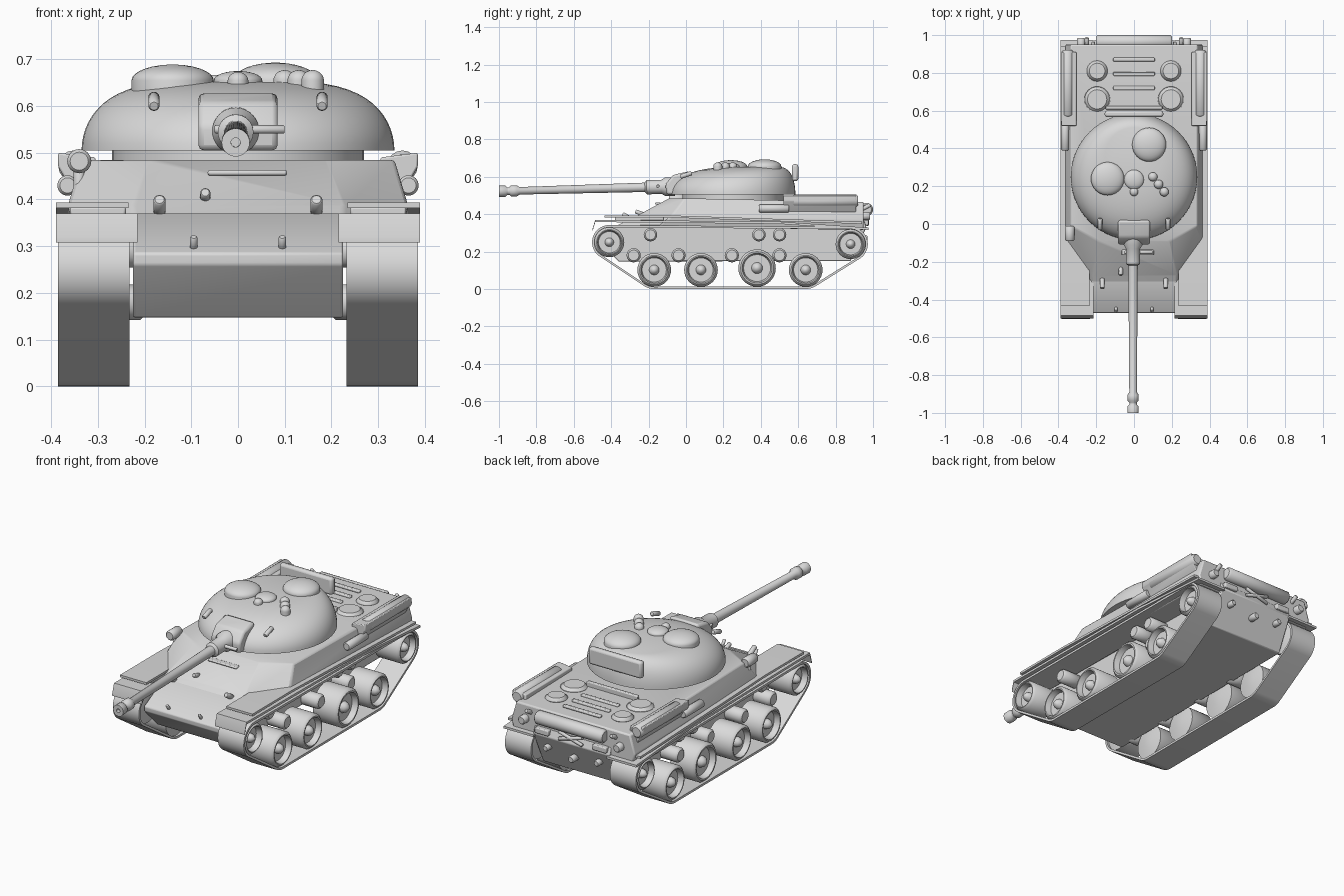
import bpy, bmesh, math
from mathutils import Vector, Matrix

cube = bpy.data.objects.get("Cube")
if cube:
    bpy.data.objects.remove(cube, do_unlink=True)

grey = (.7, .7, .7, 1)
plain_grey = bpy.data.materials.new("plain_grey")
plain_grey.use_nodes = True
plain_grey.diffuse_color = grey
plain_grey.node_tree.nodes["Principled BSDF"].inputs["Base Color"].default_value = grey

# Shared levels and widths
DECK, FENDER, ROOF, TURRET_BASE = .485, .37, .655, .505
TRACK_INNER, TRACK_OUTER, TREAD = .232, .385, .012
TURRET_WIDTH, TURRET_MIDDLE = .335, .25
UP, LEFT, BACK = Vector((0, 0, 1)), Vector((1, 0, 0)), Vector((0, 1, 0))


def finish(name, bm, bevel=0, mirror=False):
    bmesh.ops.recalc_face_normals(bm, faces=bm.faces)
    mesh = bpy.data.meshes.new(name)
    bm.to_mesh(mesh)
    bm.free()
    mesh.materials.append(plain_grey)
    part = bpy.data.objects.new(name, mesh)
    bpy.context.collection.objects.link(part)
    bpy.ops.object.select_all(action="DESELECT")
    part.select_set(True)
    bpy.context.view_layer.objects.active = part
    bpy.ops.object.shade_smooth_by_angle(angle=math.radians(45))
    if bevel:
        rounding = part.modifiers.new("rounded_edges", "BEVEL")
        rounding.width, rounding.segments = bevel, 2
    if mirror:
        part.modifiers.new("other_side", "MIRROR")


def loft(name, rings, closed=False, **options):
    """Skin equal rings of points, capping the ends unless closed."""
    bm = bmesh.new()
    loops = [[bm.verts.new(point) for point in ring] for ring in rings]
    following = loops[1:] + loops[:1] if closed else loops[1:]
    for a, b in zip(loops, following):
        for i in range(len(a)):
            bm.faces.new((a[i - 1], a[i], b[i], b[i - 1]))
    if not closed:
        bm.faces.new(loops[0])
        bm.faces.new(loops[-1])
    finish(name, bm, **options)


def prism(name, outline, x_start, x_end, **options):
    loft(name, [[(x, y, z) for y, z in outline] for x in (x_start, x_end)], **options)


def strip(name, path, thickness, x_start, x_end):
    underside = [(y, z - thickness) for y, z in reversed(path)]
    prism(name, path + underside, x_start, x_end, mirror=True)


def box(name, centre, size, bevel=.005, **options):
    bm = bmesh.new()
    placement = Matrix.Translation(centre) @ Matrix.Diagonal((*size, 1))
    bmesh.ops.create_cube(bm, size=1, matrix=placement)
    finish(name, bm, bevel, **options)


def circle(radius, sides):
    for k in range(sides):
        angle = k * math.tau / sides
        yield Vector((radius * math.cos(angle), radius * math.sin(angle), 0))


def lathe(name, profile, origin, axis, sides=32, **options):
    """Spin (radius, distance) pairs about an axis through the origin point."""
    turn = axis.to_track_quat("Z", "Y").to_matrix()
    rings = [[Vector(origin) + turn @ (point + distance * UP) for point in circle(radius, sides)]
             for radius, distance in profile]
    loft(name, rings, **options)


def rod(name, start, along, radius, sides=16, **options):
    length, edge = along.length, radius / 4
    profile = [(radius - edge, 0), (radius, edge), (radius, length - edge), (radius - edge, length)]
    lathe(name, profile, start, along, sides, **options)


def dome(name, x, y, radius, height, **options):
    angles = [math.radians(k) for k in range(0, 90, 12)]
    profile = [(radius, -height)] + [(radius * math.cos(a), height * math.sin(a)) for a in angles]
    lathe(name, profile, (x, y, ROOF), UP, **options)


def hull_ring(z, nose_x, nose_y, side_x, corner_y, drop):
    half = [(nose_x, nose_y, z), (side_x, corner_y, z), (side_x, .95, z - drop)]
    return half + [(-x, y, height) for x, y, height in reversed(half)]


# Hull: tub between the tracks, then the deck with sloped nose corners
tub = [(-.47, .26), (-.47, .285), (-.31, FENDER), (.95, FENDER), (.965, .33), (.88, .15), (-.36, .147)]
prism("lower_hull", tub, -.225, .225, bevel=.005)
loft("upper_hull", [hull_ring(.335, .225, -.37, .35, -.14, .02),
                    hull_ring(.385, .225, -.275, .365, -.08, .02),
                    hull_ring(DECK, .19, -.09, .335, -.01, .02)], bevel=.008)
rod("turret_ring", (0, TURRET_MIDDLE, .47), UP * .04, .27, 40)


# Turret: an egg-shaped plan that shrinks towards the rear of the roof
def turret_ring(slope):
    shrink = math.sqrt(math.cos(slope))
    anchor, height = .45, ROOF - TURRET_BASE
    for point in circle(TURRET_WIDTH, 56):
        y = TURRET_MIDDLE + point.y
        yield point.x * shrink, anchor + (y - anchor) * shrink, TURRET_BASE + height * math.sin(slope)


loft("turret", [turret_ring(math.radians(k)) for k in range(0, 80, 6)])

# Roof hatches, periscope, fittings and rear bin
dome("right_hatch", -.14, .24, .088, .034)
dome("left_hatch", .08, .42, .09, .038)
dome("periscope_cover", 0, .235, .052, .02)
dome("periscope_head", 0, .17, .022, .018)
for i in range(3):
    dome(f"roof_fitting_{i}", .1 + i * .03, .25 - i * .04, .024, .022)
box("turret_bin", (0, .583, .622), (.31, .035, .09), .012)
rod("lifting_hooks", (.18, -.03, .6), BACK * .06 + UP * .02, .012, mirror=True)

# Mantlet and gun
mantlet = [(-.105, TURRET_BASE), (-.11, .56), (-.07, .61), (.02, .63), (.02, TURRET_BASE)]
prism("mantlet", mantlet, -.085, .085, bevel=.012)
muzzle = Vector((-.005, -1, .522))
bore = Vector((0, .94, .026))
thin, thick, sleeve = .02, .03, .038
lathe("gun_barrel", [(thin / 2, thin), (thin / 2, 0), (thick, 0), (thick, .035), (thin, .045),
                     (thin, .055), (thick, .065), (thick, .095), (thin, .11), (.025, .78),
                     (sleeve, .79), (sleeve, .87), (.05, .89), (.05, bore.length)], muzzle, bore)
rod("gun_pin", (-.05, -.15, .55), LEFT * .15, .009)

# Wheels as (y, z, radius): four on the ground, then idler and sprocket
road_wheels = [(y, radius + TREAD, radius) for y, radius in ((-.17, .09), (.08, .09), (.38, .1), (.64, .09))]
wheels = road_wheels + [(-.41, .25, .08), (.88, .24, .08)]
for i, (y, z, r) in enumerate(wheels):
    width = TRACK_OUTER - TRACK_INNER
    dish, hub = width * .8, r * .3
    lathe(f"wheel_pair_{i}", [(hub, 0), (r, TREAD), (r, width - TREAD), (r - TREAD, width), (r * .8, width),
                              (r * .72, dish), (hub, dish), (hub * .8, width * .92), (hub / 4, width)],
          (TRACK_INNER, y, z), LEFT, mirror=True)


# Tracks: a belt pulled tight around every wheel
def belt_section(direction):
    y, z, r = max(wheels, key=lambda w: w[0] * direction.x + w[1] * direction.y + w[2])
    for x, reach in ((TRACK_INNER, r), (TRACK_OUTER, r), (TRACK_OUTER, r + TREAD), (TRACK_INNER, r + TREAD)):
        yield x, y + reach * direction.x, z + reach * direction.y


loft("tracks", [belt_section(direction) for direction in circle(1, 96)], closed=True, mirror=True)

# Suspension stubs and return rollers
for i, y in enumerate((-.28, -.04, .245, .5)):
    rod(f"suspension_stubs_{i}", (.2, y, .18), LEFT * .12, .038, mirror=True)
for i, y in enumerate((-.19, .39, .5)):
    rod(f"return_rollers_{i}", (.2, y, .29), LEFT * .13, .036, mirror=True)

# Fenders with a drooping front flap, and a raised shelf above
strip("fenders", [(-.5, .32), (-.485, FENDER), (.5, .36), (.975, .328)], TREAD, .215, .39)
strip("fender_shelves", [(-.435, .394), (-.1, .394), (.94, .36)], TREAD, .235, .39)
box("shelf_supports", (.3, -.25, .375), (.12, .26, .02), mirror=True)

# Undercut stowage boxes with a tank on top, and tools ahead of them
section = [(.305, .4), (.35, .41), (TRACK_OUTER, .47), (TRACK_OUTER, .5), (.305, .49)]
loft("stowage_boxes", [[(x, y, z) for x, z in section] for y in (.52, .91)], bevel=.004, mirror=True)
rod("side_tanks", (.352, .57, .472), BACK * .35, .033, mirror=True)
rod("tool_rods", (.365, .39, .43), BACK * .16, .022, mirror=True)

# Engine deck covers and ribs
for i, (y, radius) in enumerate(((.66, .068), (.81, .055))):
    rod(f"deck_vents_{i}", (.195, y, DECK - .03), UP * .03, radius, 32, mirror=True)
for i in range(3):
    box(f"deck_rib_{i}", (0, .72 + i * .075, .472), (.22, .022, .014))
box("deck_front_rib", (0, .615, .482), (.3, .02, .03))

# Hooks and brackets at the nose and tail
rod("glacis_hooks", (.168, -.29, FENDER), UP * .03 - BACK * .05, .013, mirror=True)
rod("nose_hooks", (.095, -.44, .29), UP * .03 - BACK * .02, .008, mirror=True)
rod("rear_tow_hooks", (.15, .92, .27), BACK * .05, .016, mirror=True)
rod("rear_brackets", (.25, .93, .42), BACK * .055 + UP * .03, .011, mirror=True)
rod("exhausts", (.28, .92, .39), BACK * .065, .022, mirror=True)
rod("rear_cross_brace", (-.07, .97, .345), LEFT * .14 + UP * .04, .009, mirror=True)
box("rear_links", (.17, .96, .355), (.08, .03, .03), mirror=True)
rod("rear_pintle", (0, .92, .25), BACK * .05, .018)

# Rear drum, headlight and nose fittings
rod("rear_drum", (-.2, .965, .425), LEFT * .4, .035, 24)
rod("headlight", (-.34, -.09, .482), BACK * .08, .026)
rod("headlight_post", (-.34, -.04, FENDER), UP * .11, .012)
rod("glacis_fitting", (-.07, -.23, .4), UP * .015 - BACK * .04, .011)
box("driver_visor", (.02, -.15, .457), (.17, .03, .012))
